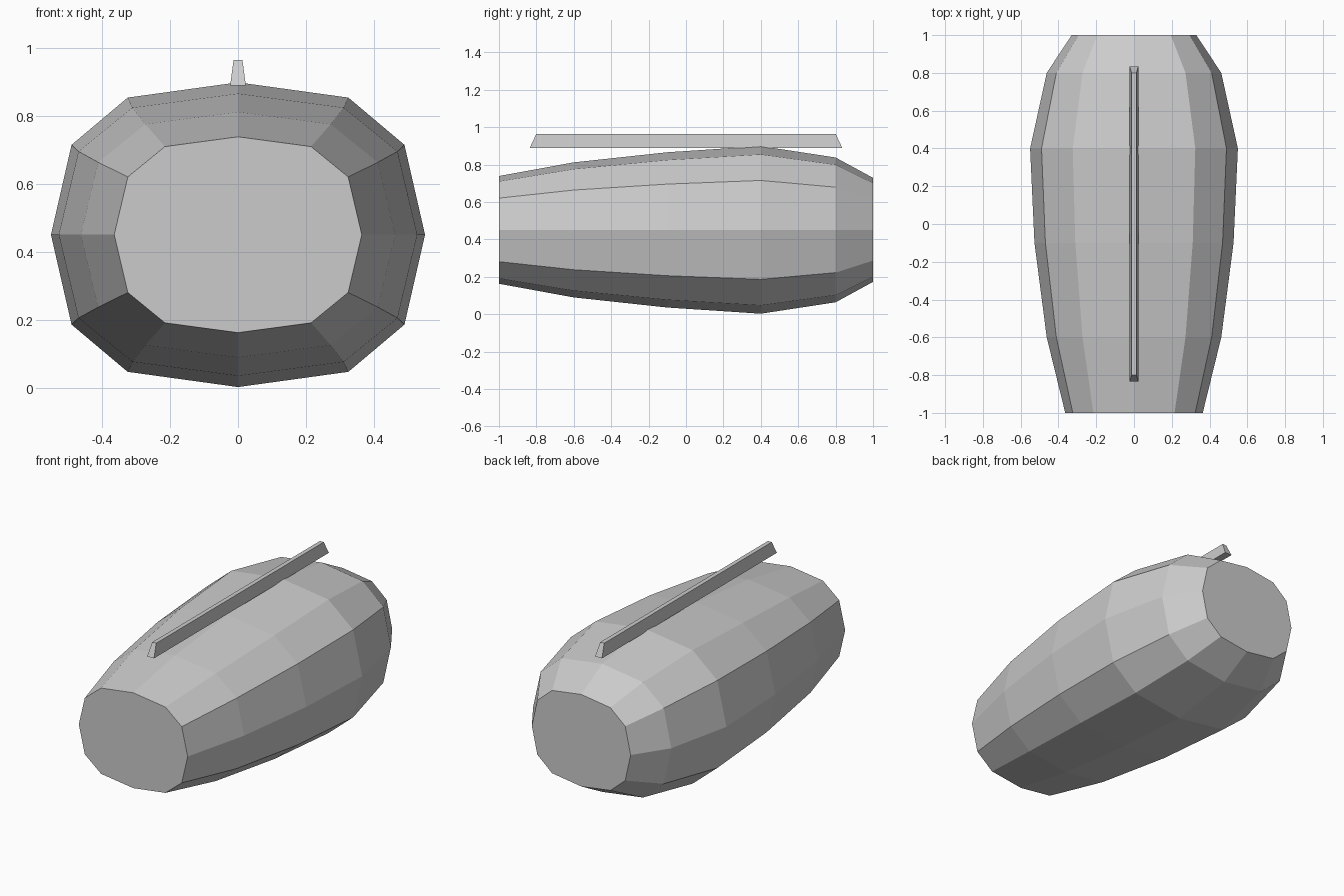
import bpy, bmesh

if "Cube" in bpy.data.objects:
    bpy.data.objects.remove(bpy.data.objects["Cube"])


def loft(name, rings):
    """Closed solid through rings with equal point counts."""
    bm = bmesh.new()
    loops = [[bm.verts.new(p) for p in ring] for ring in rings]
    n = len(loops[0])
    for a, b in zip(loops, loops[1:]):
        for i in range(n):
            j = (i + 1) % n
            bm.faces.new((a[i], a[j], b[j], b[i]))
    bm.faces.new(loops[0])
    bm.faces.new(loops[-1])
    bmesh.ops.recalc_face_normals(bm, faces=bm.faces)
    mesh = bpy.data.meshes.new(name)
    bm.to_mesh(mesh)
    bm.free()
    obj = bpy.data.objects.new(name, mesh)
    bpy.context.collection.objects.link(obj)
    return obj


# Twelve-sided rounded section, scaled along the length
quarter = [(0, 1), (0.59, 0.9), (0.89, 0.59)]
right = quarter + [(1, 0)] + [(x, -z) for x, z in reversed(quarter)]
section = right + [(-x, z) for x, z in reversed(right[1:-1])]

# Barrel body: y, half width, half height
stations = [(-1, 0.364, 0.288), (-0.6, 0.462, 0.361), (-0.1, 0.527, 0.415),
            (0.4, 0.55, 0.448), (0.8, 0.462, 0.387), (1, 0.33, 0.278)]
mid_z = 0.451
loft("body", [[(x * w, y, mid_z + z * h) for x, z in section]
              for y, w, h in stations])


# Tapered rail along the top
def rectangle(w, y0, y1, z):
    return [(-w, y0, z), (w, y0, z), (w, y1, z), (-w, y1, z)]


loft("top_rail", [rectangle(0.023, -0.835, 0.835, 0.89),
                  rectangle(0.013, -0.80, 0.80, 0.965)])
